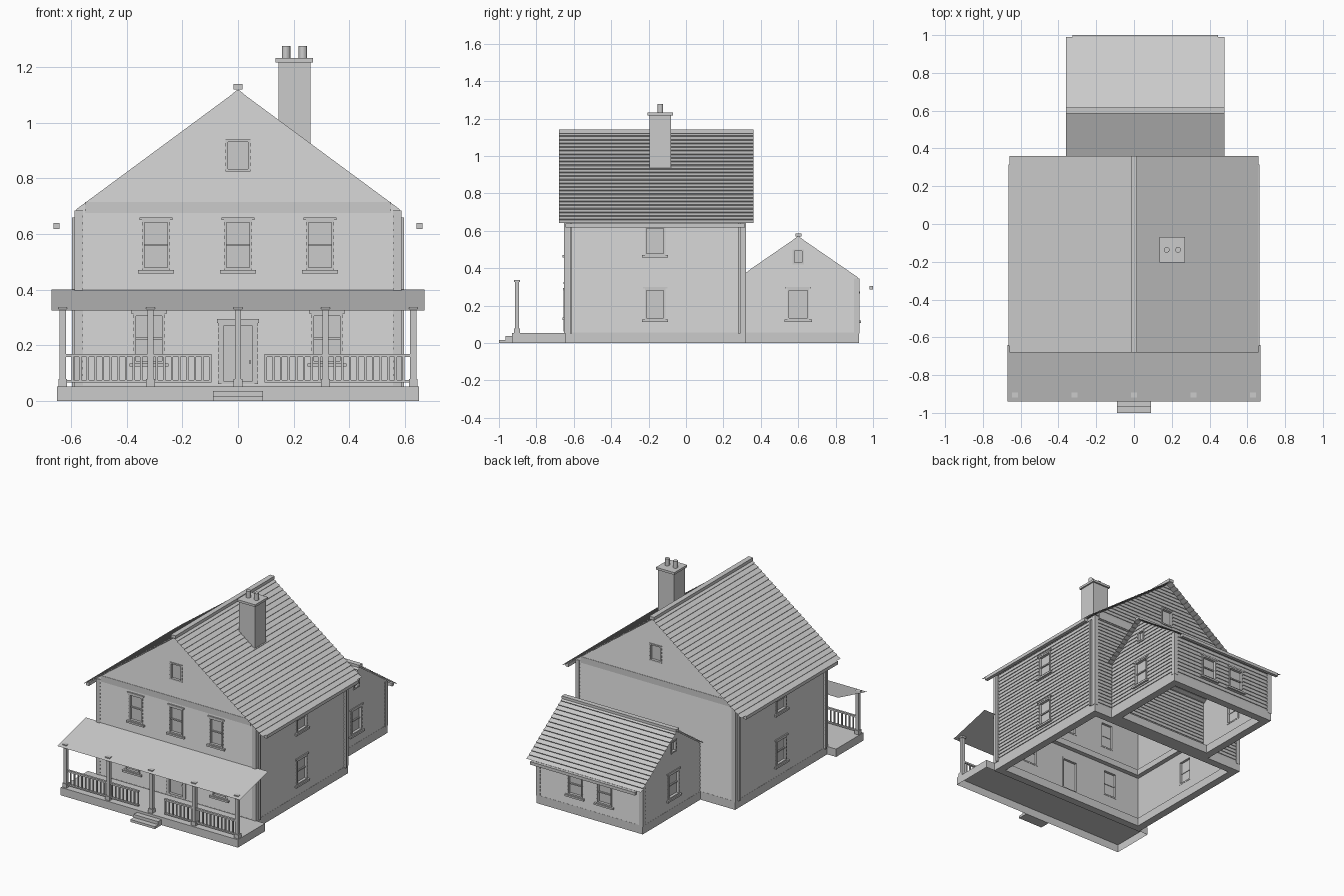
import bpy, bmesh, math
from mathutils import Matrix, Vector

cube = bpy.data.objects.get("Cube")
if cube:
    bpy.data.objects.remove(cube, do_unlink=True)

grey = bpy.data.materials.new("plain grey")
grey.use_nodes = True
grey.diffuse_color = (0.6, 0.6, 0.6, 1)
grey.node_tree.nodes["Principled BSDF"].inputs["Base Color"].default_value = grey.diffuse_color


def finish(name, bm, matrix=Matrix(), closed=True):
    if closed:
        bmesh.ops.recalc_face_normals(bm, faces=bm.faces)
    mesh = bpy.data.meshes.new(name)
    bm.to_mesh(mesh)
    bm.free()
    mesh.materials.append(grey)
    obj = bpy.data.objects.new(name, mesh)
    obj.matrix_world = matrix
    bpy.context.collection.objects.link(obj)
    return obj


def boxes(name, items, matrix=Matrix()):
    """Each item is (x0, x1, y0, y1, z0, z1)."""
    bm = bmesh.new()
    for x0, x1, y0, y1, z0, z1 in items:
        m = Matrix.Translation(((x0 + x1) / 2, (y0 + y1) / 2, (z0 + z1) / 2))
        bmesh.ops.create_cube(bm, size=1, matrix=m @ Matrix.Diagonal((x1 - x0, y1 - y0, z1 - z0, 1)))
    return finish(name, bm, matrix)


def ring(x0, x1, y0, y1, z0, z1, t):
    """Four boxes forming a hollow rectangular band."""
    return [(x0, x1, y0, y0 + t, z0, z1), (x0, x1, y1 - t, y1, z0, z1),
            (x0, x0 + t, y0 + t, y1 - t, z0, z1), (x1 - t, x1, y0 + t, y1 - t, z0, z1)]


def window(name, u, z0, z1, w, kind, matrix):
    a, b, f = u - w / 2, u + w / 2, 0.009
    out, back = -0.008, 0.032
    parts = [(a, a + f, out, back, z0, z1), (b - f, b, out, back, z0, z1),
             (a + f, b - f, out, back, z1 - f, z1), (a + f, b - f, out, back, z0, z0 + f),
             (a + f, b - f, 0.01, 0.016, z0 + f, z1 - f)]
    if kind == "sash":
        mid = (z0 + z1) / 2
        parts += [(a + f, b - f, 0.002, 0.02, mid - 0.004, mid + 0.004),
                  (a - 0.015, b + 0.015, -0.016, 0.01, z0 - 0.012, z0),
                  (a - 0.01, b + 0.01, -0.01, 0.01, z1, z1 + 0.01)]
    if kind == "door":
        parts += [(u - 0.002, u + 0.002, 0.006, 0.012, z0 + f, z1 - f),
                  (u + 0.04, u + 0.047, -0.006, 0.012, z0 + 0.075, z0 + 0.085),
                  (a - 0.012, a, -0.009, 0.01, z0, z1), (b, b + 0.012, -0.009, 0.01, z0, z1),
                  (a - 0.016, b + 0.016, -0.012, 0.01, z1, z1 + 0.014)]
    boxes(name, parts, matrix)


def wall(name, origin, angle, bounds, eave, top, openings=()):
    """Clapboard wall; local x runs along it and local -y faces out."""
    matrix = Matrix.Translation((*origin, 0)) @ Matrix.Rotation(math.radians(angle), 4, "Z")
    n = round((eave - 0.05) / 0.024)
    levels = [0.05 + (eave - 0.05) * i / n for i in range(n + 1)]
    m = round((top - eave) / 0.024)
    levels += [eave + (top - eave) * (i + 1) / m for i in range(m)]
    bm = bmesh.new()
    rings = []
    for z0, z1 in zip(levels, levels[1:]):
        for z, lip in ((z0, 0.005), (z1, 0)):
            l, r = bounds(z)
            rings.append([bm.verts.new(p) for p in
                          ((l, -lip, z), (r, -lip, z), (r, 0.03, z), (l, 0.03, z))])
    for i, (lo, hi) in enumerate(zip(rings, rings[1:])):
        for k in range(4):
            j = (k + 1) % 4
            if i % 2 and k == 2:      # back corners coincide between courses
                continue
            bm.faces.new((lo[k], lo[j], hi[j], hi[k]))
    bm.faces.new(rings[0][::-1])
    bm.faces.new(rings[-1])
    bmesh.ops.remove_doubles(bm, verts=bm.verts, dist=0.00005)
    obj = finish(name, bm, matrix)
    if openings:
        cutter = boxes("cutter", [(u - w / 2 + 0.001, u + w / 2 - 0.001, -0.06, 0.06, z0 + 0.001, z1 - 0.001)
                                  for u, z0, z1, w, kind in openings], matrix)
        cutter.hide_render = True
        mod = obj.modifiers.new("openings", "BOOLEAN")
        mod.operation, mod.object, mod.solver = "DIFFERENCE", cutter, "EXACT"
        bpy.context.view_layer.objects.active = obj
        bpy.ops.object.modifier_apply(modifier=mod.name)
        bpy.data.objects.remove(cutter, do_unlink=True)
    for i, (u, z0, z1, w, kind) in enumerate(openings):
        window(f"{name}_{'door' if kind == 'door' else 'window'}_{i + 1}", u, z0, z1, w, kind, matrix)


def roof(name, eave, ridge, span, place, rows):
    """Stepped shingle sheet from eave to ridge."""
    e, r = Vector(eave), Vector(ridge)
    n = Vector((-(r - e).y, (r - e).x)).normalized()
    if n.y < 0:
        n = -n
    bm = bmesh.new()
    pairs = []
    for i in range(rows):
        for p in (e.lerp(r, i / rows) + n * 0.007, e.lerp(r, (i + 1) / rows)):
            pairs.append([bm.verts.new(place(p.x, s, p.y)) for s in span])
    for a, b in zip(pairs, pairs[1:]):
        bm.faces.new((a[0], a[1], b[1], b[0]))
    bmesh.ops.recalc_face_normals(bm, faces=bm.faces)
    if sum((f.normal.z for f in bm.faces)) < 0:
        bmesh.ops.reverse_faces(bm, faces=bm.faces)
    finish(name, bm, closed=False)


# Main house walls
W, FRONT, BACK, EAVE, PEAK = 0.58, -0.645, 0.315, 0.69, 1.118


def main_gable(z):
    h = W if z <= EAVE else max(0.003, W * (PEAK - z) / (PEAK - EAVE))
    return -h, h


attic = (0, 0.825, 0.94, 0.09, "attic")
front = [(u, 0.47, 0.65, 0.1, "sash") for u in (-0.295, 0, 0.295)]
front += [(u, 0.135, 0.315, 0.11, "sash") for u in (-0.32, 0.32)]
wall("front_wall", (0, FRONT), 0, main_gable, EAVE, PEAK, front + [attic, (0, 0.06, 0.28, 0.12, "door")])
wall("back_wall", (0, BACK), 180, main_gable, EAVE, PEAK, [attic])
half = (BACK - FRONT) / 2
for name, s, angle in (("right_side_wall", 1, 90), ("left_side_wall", -1, 270)):
    wall(name, (s * W, -0.165), angle, lambda z: (-half, half), EAVE, EAVE,
         [(0, 0.125, 0.29, 0.11, "sash"), (0, 0.47, 0.62, 0.11, "sash")])

# Rear wing walls
WL, WR, WB, WY, WE, WP = -0.325, 0.445, 0.92, 0.6, 0.35, 0.57


def wing_gable(z, flip=1):
    h = 0.32 if z <= WE else max(0.003, 0.32 * (WP - z) / (WP - WE))
    return (-min(h, 0.28), h) if flip > 0 else (-h, min(h, 0.28))


for name, x, s, angle in (("wing_right_wall", WR, 1, 90), ("wing_left_wall", WL, -1, 270)):
    wall(name, (x, WY), angle, lambda z: wing_gable(z, s), WE, WP,
         [(0, 0.125, 0.29, 0.115, "sash"), (0, 0.42, 0.5, 0.06, "attic")])
wall("wing_back_wall", (0.06, WB), 180, lambda z: (-0.385, 0.385), WE, WE,
     [(u, 0.12, 0.265, 0.11, "sash") for u in (-0.108, 0.108)])

# Foundations, inner floor ledges, corner boards and gable bands
boxes("main_foundation", ring(-W - 0.005, W + 0.005, FRONT - 0.005, BACK + 0.005, 0, 0.055, 0.05))
boxes("wing_foundation", ring(WL - 0.005, WR + 0.005, BACK, WB + 0.005, 0, 0.055, 0.05))
boxes("floor_ledge", ring(-W + 0.02, W - 0.02, FRONT + 0.02, BACK - 0.02, 0.35, 0.39, 0.04))
corners = []
for x, y, top in ((-W, FRONT, EAVE), (W, FRONT, EAVE), (-W, BACK, EAVE), (W, BACK, EAVE),
                  (WL, WB, WE), (WR, WB, WE)):
    sx, sy = (1 if x > 0 else -1), (-1 if y < 0 else 1)
    xs, ys = sorted((x + sx * 0.007, x - sx * 0.022)), sorted((y + sy * 0.007, y - sy * 0.022))
    corners.append((*xs, *ys, 0.05, top - 0.005))
boxes("corner_boards", corners)
boxes("gable_bands", [(-0.55, 0.55, y - 0.007, y + 0.007, 0.675, 0.715) for y in (FRONT, BACK)])

# Roofs and ridge caps
for side, s in (("right", 1), ("left", -1)):
    roof(f"main_roof_{side}", (s * 0.655, 0.637), (0, 1.122), (-0.68, 0.36), lambda a, b, z: (a, b, z), 25)
roof("wing_roof_back", (0.985, 0.305), (WY, 0.572), (-0.36, 0.48), lambda a, b, z: (b, a, z), 15)
roof("wing_roof_front", (0.32, 0.378), (WY, 0.572), (-0.36, 0.48), lambda a, b, z: (b, a, z), 11)
boxes("main_ridge_cap", [(-0.017, 0.017, -0.68, 0.36, 1.12, 1.14)])
boxes("wing_ridge_cap", [(-0.36, 0.48, 0.585, 0.618, 0.568, 0.585)])

# Gutters and downspouts
gutters = [(WL, WR, 0.98, 1.0, 0.285, 0.305)]
spouts = []
for s in (1, -1):
    gutters.append((*sorted((s * 0.642, s * 0.664)), FRONT, BACK, 0.618, 0.64))
    for y in (-0.615, 0.285):
        spouts.append((*sorted((s * 0.582, s * 0.597)), y - 0.006, y + 0.006, 0.05, 0.66))
boxes("gutters", gutters)
boxes("downspouts", spouts)

# Chimney with two pots
boxes("chimney", [(0.145, 0.26, -0.195, -0.08, 0.9, 1.217), (0.135, 0.27, -0.205, -0.07, 1.217, 1.232)])
for i, x in enumerate((0.173, 0.233)):
    bm = bmesh.new()
    bmesh.ops.create_cone(bm, cap_ends=True, segments=16, radius1=0.015, radius2=0.015, depth=0.045,
                          matrix=Matrix.Translation((x, -0.137, 1.254)))
    finish(f"chimney_pot_{i + 1}", bm)

# Porch deck with open underside, steps and sloped sheet roof
deck = boxes("porch_deck", [(-0.65, 0.65, -0.93, FRONT, 0, 0.052)])
bm = bmesh.new()
bm.from_mesh(deck.data)
bmesh.ops.delete(bm, geom=[f for f in bm.faces if f.normal.z < -0.5], context="FACES_ONLY")
bm.to_mesh(deck.data)
bm.free()
boxes("porch_steps", [(-0.09, 0.09, -1.0, -0.93, 0, 0.016), (-0.09, 0.09, -0.965, -0.93, 0.016, 0.036)])
bm = bmesh.new()
bm.faces.new([bm.verts.new(p) for p in ((-0.67, -0.94, 0.325), (0.67, -0.94, 0.325),
                                        (0.67, -0.64, 0.4), (-0.67, -0.64, 0.4))])
finish("porch_roof", bm, closed=False)

# Porch posts and railings
posts, rails, Y = [], [], -0.903
for i in range(5):
    x = -0.63 + 0.315 * i
    for r, z0, z1 in ((0.016, 0.052, 0.078), (0.011, 0.078, 0.328), (0.016, 0.325, 0.337)):
        posts.append((x - r, x + r, Y - r, Y + r, z0, z1))
for s in (1, -1):
    for z0, z1 in ((0.066, 0.075), (0.157, 0.168)):
        rails.append((*sorted((s * 0.095, s * 0.63)), Y - 0.007, Y + 0.007, z0, z1))
    for i in range(20):
        x = s * (0.1 + 0.0275 * i)
        rails.append((x - 0.004, x + 0.004, Y - 0.004, Y + 0.004, 0.075, 0.157))
boxes("porch_posts", posts)
boxes("porch_railings", rails)
